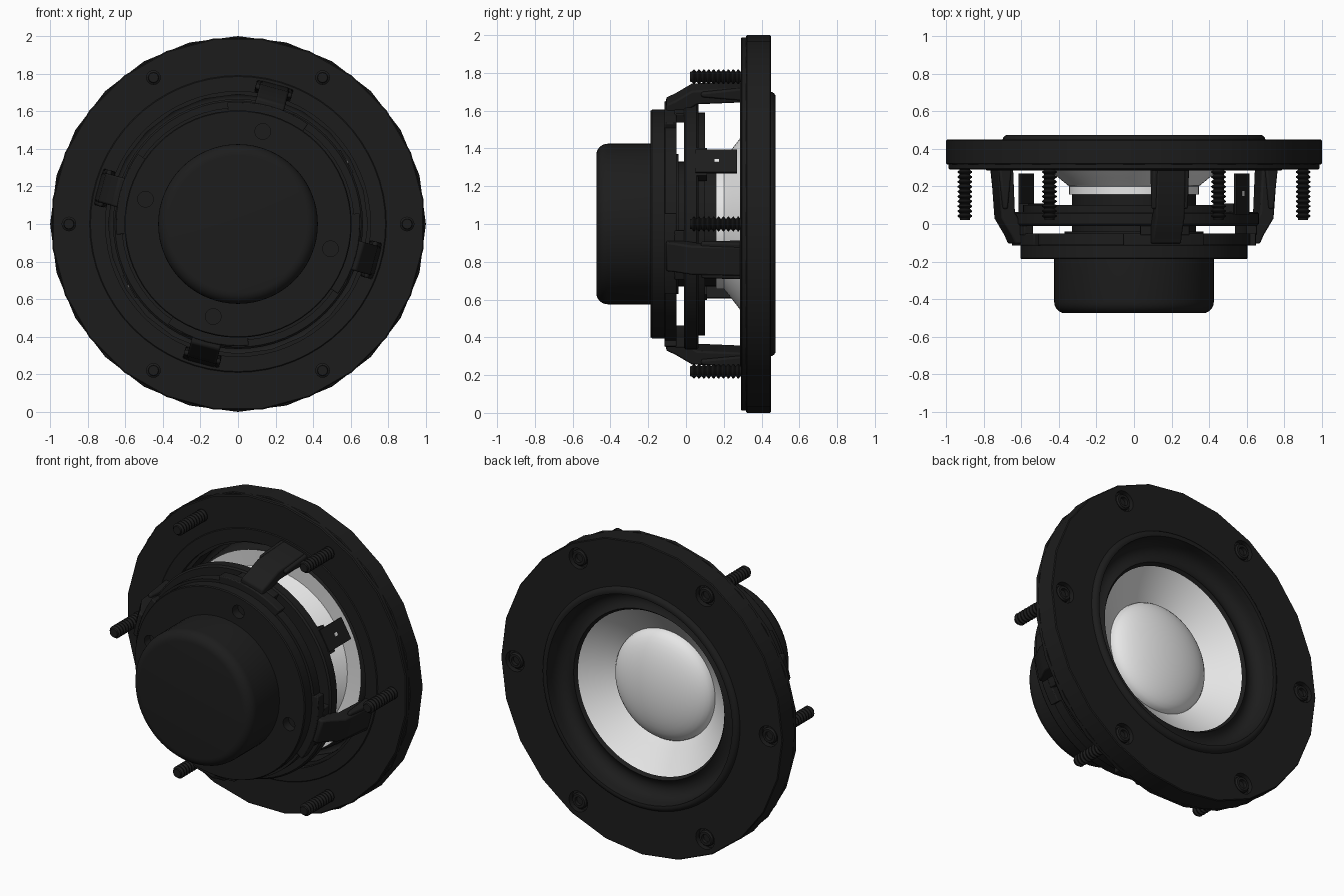
import bpy, bmesh
from math import cos, sin, pi, radians
from mathutils import Matrix, Vector

cube = bpy.data.objects.get("Cube")
if cube:
    bpy.data.objects.remove(cube, do_unlink=True)


def material(name, value, rough):
    m = bpy.data.materials.new(name)
    m.use_nodes = True
    col = (value, value, value, 1)
    m.diffuse_color = col
    node = m.node_tree.nodes["Principled BSDF"]
    node.inputs["Base Color"].default_value = col
    node.inputs["Roughness"].default_value = rough
    return m


BLACK = material("matte_black", 0.012, 0.6)
WHITE = material("cone_white", 0.8, 0.5)
CENTRE = Vector((0, 0, 1))
ARM_ANGLES = [radians(75 + 90 * k) for k in range(4)]
SCREW_ANGLES = [radians(60 * k) for k in range(6)]


def polar(r, a, y=0):
    return CENTRE + Vector((r * cos(a), y, r * sin(a)))


def finish(name, bm, mat, bevel=0):
    bmesh.ops.remove_doubles(bm, verts=bm.verts, dist=1e-5)
    bmesh.ops.recalc_face_normals(bm, faces=bm.faces)
    me = bpy.data.meshes.new(name)
    bm.to_mesh(me)
    bm.free()
    me.materials.append(mat)
    ob = bpy.data.objects.new(name, me)
    bpy.context.collection.objects.link(ob)
    if bevel:
        mod = ob.modifiers.new("soft_edges", 'BEVEL')
        mod.width, mod.segments = bevel, 2
    return ob


def lathe(bm, profile, segs, centre=CENTRE, closed=True, phase=0):
    """Turn (radius, y) points around an axis parallel to y."""
    rings = []
    for i in range(segs):
        a = pi / 2 + 2 * pi * (i + phase) / segs
        rings.append([bm.verts.new(centre + Vector((r * cos(a), y, r * sin(a))))
                      for r, y in profile])
    n = len(profile)
    for i, ring in enumerate(rings):
        nxt = rings[(i + 1) % segs]
        for j in range(n if closed else n - 1):
            k = (j + 1) % n
            if profile[j][0] + profile[k][0] > 0:
                bm.faces.new((ring[j], ring[k], nxt[k], nxt[j]))


def turned(name, profile, mat, segs=64, closed=True, phase=0):
    bm = bmesh.new()
    lathe(bm, profile, segs, closed=closed, phase=phase)
    return finish(name, bm, mat)


def rod(r, y0, y1):
    return [(0, y0), (r, y0), (r, y1), (0, y1)]


def band(r0, r1, y0, y1):
    return [(r0, y0), (r1, y0), (r1, y1), (r0, y1)]


def cut(ob, spots, r, y0, y1):
    """Drill round holes at the given centres."""
    bm = bmesh.new()
    for s in spots:
        lathe(bm, rod(r, y0, y1), 20, s, closed=False)
    tool = finish("cutter", bm, BLACK)
    tool.hide_render = True
    mod = ob.modifiers.new("holes", 'BOOLEAN')
    mod.operation, mod.object, mod.solver = 'DIFFERENCE', tool, 'EXACT'
    bpy.context.view_layer.objects.active = ob
    bpy.ops.object.modifier_apply(modifier="holes")
    bpy.data.objects.remove(tool, do_unlink=True)


def slab(bm, profile, width, angle):
    """Extrude a (radius, y) outline sideways and swing it to an angle."""
    verts = [bm.verts.new((r, y, -width / 2)) for r, y in profile]
    face = bm.faces.new(verts)
    ext = bmesh.ops.extrude_face_region(bm, geom=[face])["geom"]
    top = [v for v in ext if isinstance(v, bmesh.types.BMVert)]
    bmesh.ops.translate(bm, verts=top, vec=(0, 0, width))
    bmesh.ops.transform(bm, verts=verts + top,
                        matrix=Matrix.Translation(CENTRE) @ Matrix.Rotation(-angle, 4, 'Y'))


def arc_block(bm, r0, r1, y0, y1, angle, half, steps=8):
    """Curved block following the rim."""
    rows = []
    for i in range(steps + 1):
        a = angle - half + 2 * half * i / steps
        rows.append([bm.verts.new(polar(r, a, y)) for r, y in band(r0, r1, y0, y1)])
    for p, q in zip(rows, rows[1:]):
        for j in range(4):
            k = (j + 1) % 4
            bm.faces.new((p[j], p[k], q[k], q[j]))
    bm.faces.new(rows[0])
    bm.faces.new(rows[-1])


# Mounting flange with counterbored screw seats, over a half-step rotated rear layer
flange = turned("mounting_flange", [(0.69, 0.318), (0.995, 0.318), (1, 0.323), (1, 0.445),
                                    (0.995, 0.45), (0.69, 0.45)], BLACK, 24)
cut(flange, [polar(0.9, a) for a in SCREW_ANGLES], 0.066, 0.415, 0.5)
turned("flange_rear_layer", [(0.72, 0.29), (0.99, 0.29), (0.996, 0.296), (0.996, 0.32),
                             (0.72, 0.32)], BLACK, 24, phase=0.5)
turned("basket_rim", [(0.705, 0.285), (0.785, 0.285), (0.795, 0.295), (0.705, 0.32)], BLACK)

# Surround: rounded lip and sunken roll
lip = [(0.67 + 0.03 * cos(t * pi / 8), 0.445 + 0.03 * sin(t * pi / 8)) for t in range(6)]
roll = [(0.585 + 0.07 * cos(t * pi / 8), 0.43 - 0.078 * sin(t * pi / 8)) for t in range(7)]
turned("surround", [(0.695, 0.32)] + lip + roll + [(0.52, 0.354)], BLACK, 72, False)

# Diaphragm: flared cone with a glued rim behind the surround
turned("cone", [(0.635, 0.342), (0.53, 0.352), (0.465, 0.295), (0.40, 0.245), (0.345, 0.2),
                (0.345, 0.158)], WHITE, 72, False)
dome = [(0.35 * sin(t * pi / 20), 0.203 + 0.125 * cos(t * pi / 20)) for t in range(11)]
turned("dust_cap", dome, WHITE, 64, False)

# Voice coil, spider and basket rings
turned("voice_coil", rod(0.33, -0.12, 0.16), BLACK, closed=False)
turned("motor_collar", rod(0.37, -0.12, -0.04), BLACK, closed=False)
waves = [(0.33 + 0.025 * i, 0.085 + (0.012 if i % 2 else -0.012)) for i in range(11)]
turned("spider", waves, BLACK, closed=False)
turned("spider_ring", band(0.55, 0.59, 0.05, 0.1), BLACK)
turned("basket_ring", [(0.56, -0.01), (0.655, -0.01), (0.665, 0), (0.665, 0.055),
                       (0.655, 0.065), (0.56, 0.065)], BLACK)
turned("basket_rear_ring", band(0.5, 0.62, -0.112, -0.05), BLACK)

# Motor: rear plate with four holes, and rounded magnet cup
plate = turned("rear_plate", [(0, -0.11), (0.6, -0.11), (0.605, -0.115), (0.605, -0.18),
                              (0.6, -0.187), (0, -0.187)], BLACK, closed=False)
cut(plate, [polar(0.51, a) for a in ARM_ANGLES], 0.042, -0.3, -0.13)
corner = [(0.365 + 0.06 * cos(t * pi / 12), -0.415 - 0.06 * sin(t * pi / 12)) for t in range(7)]
turned("magnet_cup", [(0, -0.18), (0.425, -0.18)] + corner + [(0, -0.475)], BLACK, closed=False)

# Basket arms with flared feet and clip pads
for i, a in enumerate(ARM_ANGLES):
    bm = bmesh.new()
    slab(bm, [(0.6, -0.105), (0.675, -0.105), (0.695, -0.06), (0.75, 0.03), (0.77, 0.295),
              (0.685, 0.295), (0.675, 0.06), (0.62, -0.03)], 0.16, a)
    slab(bm, [(0.72, 0.08), (0.745, 0.08), (0.768, 0.295), (0.70, 0.295)], 0.2, a)
    finish(f"basket_arm_{i + 1}", bm, BLACK, 0.01)
    bm = bmesh.new()
    arc_block(bm, 0.56, 0.65, -0.115, -0.05, a, radians(20))
    arc_block(bm, 0.60, 0.655, -0.06, 0.0, a, radians(12))
    finish(f"clip_pad_{i + 1}", bm, BLACK, 0.006)

# Terminal tabs
for i, deg in enumerate((30, 210)):
    a = radians(deg)
    bm = bmesh.new()
    slab(bm, band(0.655, 0.67, 0.05, 0.27), 0.14, a)
    slab(bm, band(0.60, 0.66, 0.05, 0.11), 0.17, a)
    finish(f"terminal_tab_{i + 1}", bm, BLACK)
    bm = bmesh.new()
    slab(bm, band(0.669, 0.673, 0.15, 0.175), 0.02, a)
    finish(f"terminal_hole_{i + 1}", bm, WHITE)

# Screws: threaded shank and socket head
thread = [(0, 0.022), (0.026, 0.022)]
for t in range(10):
    y = 0.032 + 0.026 * t
    thread += [(0.028, y), (0.039, y + 0.008), (0.039, y + 0.013), (0.028, y + 0.021)]
thread += [(0.028, 0.3), (0, 0.3)]
head = [(0, 0.41), (0.05, 0.41), (0.05, 0.438), (0.042, 0.447), (0.027, 0.447),
        (0.027, 0.425), (0, 0.425)]
for i, a in enumerate(SCREW_ANGLES):
    bm = bmesh.new()
    lathe(bm, thread, 16, polar(0.9, a), False)
    lathe(bm, head, 18, polar(0.9, a), False)
    finish(f"screw_{i + 1}", bm, BLACK)

# Smooth shading with crisp edges
for ob in list(bpy.context.collection.objects):
    if ob.type == 'MESH':
        bpy.ops.object.select_all(action='DESELECT')
        ob.select_set(True)
        bpy.context.view_layer.objects.active = ob
        bpy.ops.object.shade_smooth_by_angle(angle=radians(32))
